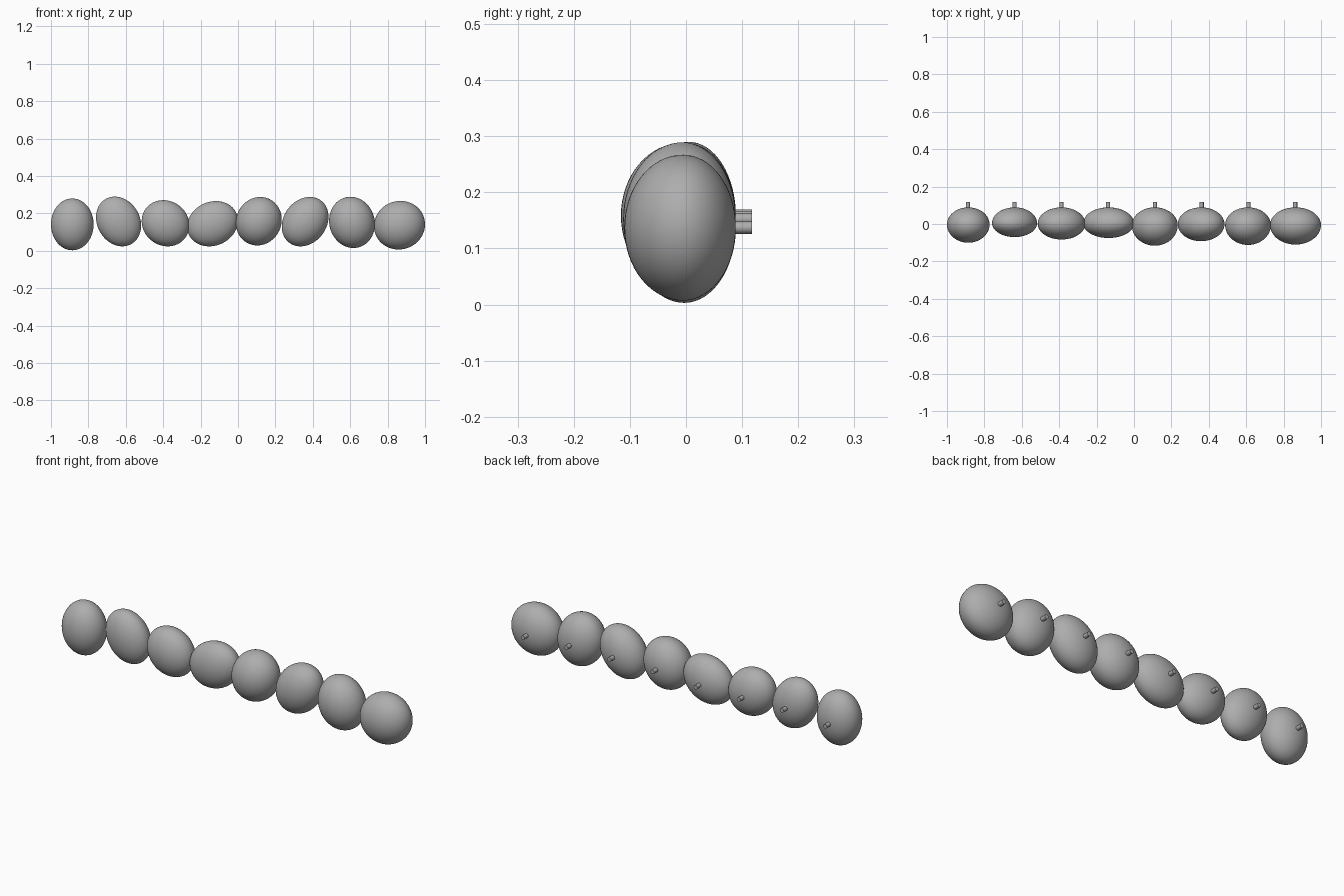
import bpy, bmesh, math
from mathutils import Matrix

if "Cube" in bpy.data.objects:
    bpy.data.objects.remove(bpy.data.objects["Cube"])

stone = bpy.data.materials.new("stone grey")
stone.diffuse_color = (0.42, 0.42, 0.42, 1)
stone.use_nodes = True
stone.node_tree.nodes["Principled BSDF"].inputs["Base Color"].default_value = stone.diffuse_color

# left, right, bottom, top, front depth, sideways lean of the top
PEBBLES = [
    (-1.000, -0.772, 0.003, 0.280, 0.100, 0.000),
    (-0.759, -0.518, 0.024, 0.290, 0.070, -0.020),
    (-0.515, -0.260, 0.024, 0.271, 0.083, -0.012),
    (-0.272, 0.000, 0.024, 0.266, 0.075, 0.018),
    (-0.012, 0.234, 0.029, 0.288, 0.116, 0.008),
    (0.234, 0.484, 0.024, 0.288, 0.092, 0.025),
    (0.487, 0.732, 0.015, 0.289, 0.112, -0.008),
    (0.727, 1.000, 0.007, 0.267, 0.110, 0.005),
]
BACK = 0.089       # shared back plane of the pebbles
PEG_END = 0.118
PEG_RADIUS = 0.011


def finish(bm, name):
    mesh = bpy.data.meshes.new(name)
    bm.to_mesh(mesh)
    bm.free()
    ob = bpy.data.objects.new(name, mesh)
    bpy.context.collection.objects.link(ob)
    mesh.materials.append(stone)
    bpy.ops.object.select_all(action='DESELECT')
    ob.select_set(True)
    bpy.context.view_layer.objects.active = ob
    bpy.ops.object.shade_smooth_by_angle(angle=math.radians(40))
    return ob


for i, (x0, x1, z0, z1, front, lean) in enumerate(PEBBLES):
    cx, cz = (x0 + x1) / 2, (z0 + z1) / 2
    a, b = (x1 - x0) / 2, (z1 - z0) / 2
    cy = (BACK - front) / 4
    # Pebble: leaning egg with its own front and back depth
    bm = bmesh.new()
    bmesh.ops.create_uvsphere(bm, u_segments=48, v_segments=32, radius=1)
    for v in bm.verts:
        x, y, z = v.co
        depth = BACK - cy if y > 0 else front + cy
        v.co = (cx + lean * z + math.sqrt(a * a - lean * lean) * x,
                cy + depth * y, cz + b * z)
    finish(bm, f"pebble_{i + 1}")

    # Mounting peg out of the back
    bm = bmesh.new()
    start = BACK - 0.03
    bmesh.ops.create_cone(
        bm, cap_ends=True, segments=16, radius1=PEG_RADIUS, radius2=PEG_RADIUS,
        depth=PEG_END - start,
        matrix=Matrix.Translation((-0.888 + 0.25 * i, (PEG_END + start) / 2, cz))
        @ Matrix.Rotation(math.pi / 2, 4, 'X'))
    finish(bm, f"back_peg_{i + 1}")
